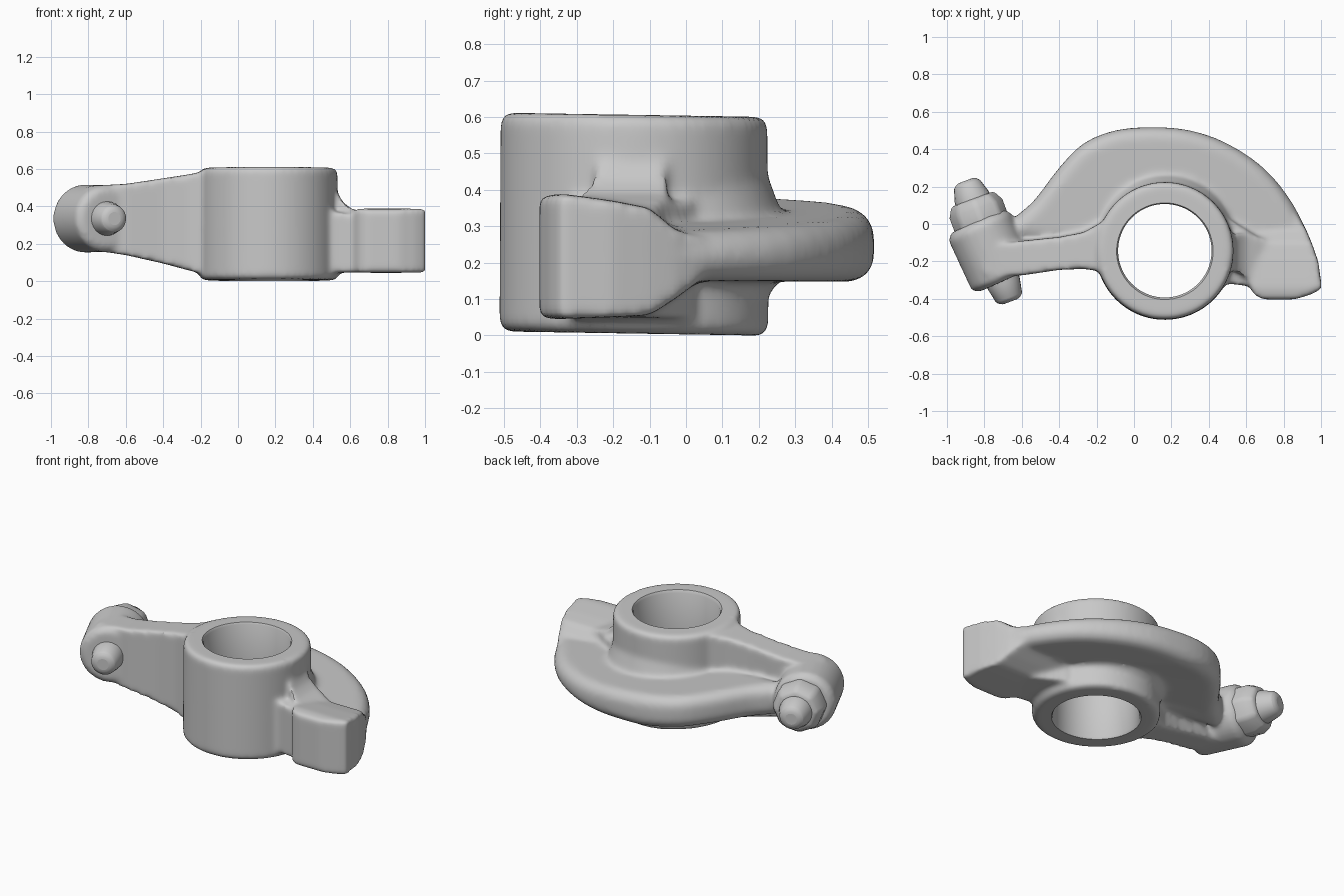
import bpy, bmesh, math
from mathutils import Vector

if "Cube" in bpy.data.objects:
    bpy.data.objects.remove(bpy.data.objects["Cube"], do_unlink=True)

steel = bpy.data.materials.new("cast_grey")
steel.use_nodes = True
GREY = (0.58, 0.58, 0.58, 1)
steel.diffuse_color = GREY
steel.node_tree.nodes["Principled BSDF"].inputs["Base Color"].default_value = GREY


def skin(bm, rings):
    """Bridge equal-length rings of points into a closed solid."""
    vs = [[bm.verts.new(p) for p in ring] for ring in rings]
    n = len(vs[0])
    faces = [bm.faces.new(vs[0][::-1]), bm.faces.new(vs[-1])]
    for a, b in zip(vs, vs[1:]):
        for i in range(n):
            j = (i + 1) % n
            faces.append(bm.faces.new((a[i], a[j], b[j], b[i])))
    bmesh.ops.recalc_face_normals(bm, faces=faces)
    return vs, faces


def turned(bm, base, axis, profile, sides=64):
    """Solid of revolution; profile is (distance along axis, radius)."""
    axis = Vector(axis).normalized()
    u = axis.orthogonal().normalized()
    w = axis.cross(u)
    angles = [2 * math.pi * i / sides for i in range(sides)]
    return skin(bm, [[Vector(base) + axis * t + (u * math.cos(a) + w * math.sin(a)) * r
                      for a in angles] for t, r in profile])


def loft(bm, rows, along_x=True):
    """Rectangular sections: (position, side low, side high, z low, z high)."""
    rings = []
    for t, a, b, lo, hi in rows:
        ring = [(a, lo), (b, lo), (b, hi), (a, hi)]
        rings.append([(t, s, z) if along_x else (s, t, z) for s, z in ring])
    return skin(bm, rings)


def spline(points, steps=3):
    """Smooth open curve through the points."""
    p = [Vector(q) for q in points]
    p = [2 * p[0] - p[1]] + p + [2 * p[-1] - p[-2]]
    out = []
    for a, b, c, d in zip(p, p[1:], p[2:], p[3:]):
        for k in range(steps):
            t = k / steps
            out.append(b + (c - a) * t / 2 + (a - 2.5 * b + 2 * c - d / 2) * t * t
                       + (1.5 * (b - c) + (d - a) / 2) * t ** 3)
    return out + [p[-2]]


def finish(bm, name):
    mesh = bpy.data.meshes.new(name)
    bm.to_mesh(mesh)
    bm.free()
    ob = bpy.data.objects.new(name, mesh)
    bpy.context.collection.objects.link(ob)
    mesh.materials.append(steel)
    return ob


def shade(ob, angle):
    bpy.ops.object.select_all(action='DESELECT')
    ob.select_set(True)
    bpy.context.view_layer.objects.active = ob
    bpy.ops.object.shade_smooth_by_angle(angle=math.radians(angle))


HUB = (0.165, -0.143, 0)
PIN = (-0.66, -0.415, 0.335)
PIN_AXIS = (-0.35, 0.94, 0)
body = bmesh.new()

# Hub, with slightly tilted ends
rings, _ = turned(body, HUB, (0, 0, 1),
                  [(0.005, 0.35), (0.022, 0.37), (0.587, 0.367), (0.606, 0.35)])
for ring in rings:
    for v in ring:
        v.co.z -= 0.016 * (v.co.y - HUB[1])

# Flared collar where the hub meets the flange
turned(body, (0.165, -0.108, 0), (0, 0, 1),
       [(0.08, 0.31), (0.15, 0.365), (0.3, 0.385), (0.36, 0.362), (0.46, 0.325)])

# Curved flange, thinner toward the pad
outline = spline([(-0.62, 0.05), (-0.53, 0.13), (-0.4, 0.3), (-0.27, 0.43),
                  (-0.1, 0.5), (0.1, 0.517), (0.3, 0.5), (0.5, 0.43), (0.7, 0.295),
                  (0.85, 0.11), (0.945, -0.09), (0.985, -0.25)])
outline += [(0.6, -0.2), (0.17, -0.14), (-0.75, -0.08)]
low = [(x, y, 0.147 + max(0, -0.08 * x)) for x, y in outline]
high = [(x, y, 0.35 - 0.075 * x) for x, y in outline]
_, faces = skin(body, [low, high])
rim = [e for f in faces[:2] for e in f.edges]
bmesh.ops.bevel(body, geom=rim, offset=0.07, segments=4, profile=0.5, affect='EDGES')

# Arm wall from the hub to the adjuster boss
loft(body, [(-0.8, -0.27, -0.12, 0.17, 0.51), (-0.6, -0.275, -0.09, 0.14, 0.52),
            (-0.4, -0.245, -0.07, 0.095, 0.55), (-0.27, -0.24, -0.045, 0.06, 0.57),
            (-0.19, -0.25, 0.0, 0.04, 0.585), (-0.05, -0.32, 0.08, 0.03, 0.59)])

# Contact pad
loft(body, [(-0.403, 0.69, 0.86, 0.05, 0.38), (-0.375, 0.64, 0.95, 0.045, 0.385),
            (-0.345, 0.625, 1.005, 0.045, 0.39), (-0.2, 0.6, 0.985, 0.05, 0.37),
            (-0.1, 0.55, 0.95, 0.055, 0.35), (-0.03, 0.5, 0.92, 0.1, 0.29),
            (0.05, 0.5, 0.87, 0.16, 0.27)], along_x=False)

# Low web and narrower sloping fillet joining the pad to the hub
loft(body, [(0.35, -0.33, 0.08, 0.04, 0.38), (0.52, -0.32, 0.02, 0.045, 0.37),
            (0.68, -0.34, -0.08, 0.05, 0.35)])
loft(body, [(0.45, -0.22, -0.07, 0.1, 0.56), (0.525, -0.23, -0.06, 0.1, 0.49),
            (0.555, -0.26, -0.05, 0.1, 0.43), (0.6, -0.29, -0.05, 0.1, 0.39),
            (0.7, -0.31, -0.08, 0.1, 0.355)])

# Adjuster boss, leaning a little more than the screw
turned(body, (-0.703, -0.285, 0.335), (-0.41, 0.91, 0),
       [(-0.02, 0.15), (0.005, 0.179), (0.295, 0.182), (0.33, 0.155)])
arm = finish(body, "rocker_arm_body")

# Blend all castings together
remesh = arm.modifiers.new("fuse", 'REMESH')
remesh.mode = 'VOXEL'
remesh.voxel_size = 0.0135
soften = arm.modifiers.new("soften", 'SMOOTH')
soften.factor = 0.5
soften.iterations = 12

# Bore with small chamfers at the mouths
bore = bmesh.new()
turned(bore, HUB, (0, 0, 1), [(-0.05, 0.29), (0.02, 0.25), (0.592, 0.25), (0.66, 0.29)], 72)
cutter = finish(bore, "bore_cutter")
cutter.hide_render = True
cut = arm.modifiers.new("bore", 'BOOLEAN')
cut.operation = 'DIFFERENCE'
cut.solver = 'EXACT'
cut.object = cutter

# Bake the body so only the finished casting remains
bpy.context.view_layer.update()
graph = bpy.context.evaluated_depsgraph_get()
baked = bpy.data.meshes.new_from_object(arm.evaluated_get(graph))
arm.modifiers.clear()
arm.data = baked
baked.materials.clear()
baked.materials.append(steel)
bpy.data.objects.remove(cutter, do_unlink=True)
shade(arm, 40)

# Lock nut, adjuster screw and its lower tip
for name, sides, profile in [
        ("lock_nut", 8, [(0.4, 0.155), (0.53, 0.155), (0.585, 0.125)]),
        ("adjuster_screw", 24, [(0.5, 0.11), (0.6, 0.095), (0.665, 0.075), (0.69, 0.055)]),
        ("adjuster_tip", 24, [(0.2, 0.1), (0.1, 0.09), (0.025, 0.075), (0.0, 0.055)])]:
    bm = bmesh.new()
    turned(bm, PIN, PIN_AXIS, profile, sides)
    part = finish(bm, name)
    bevel = part.modifiers.new("rounded", 'BEVEL')
    bevel.width = 0.02
    bevel.segments = 3
    shade(part, 50)
